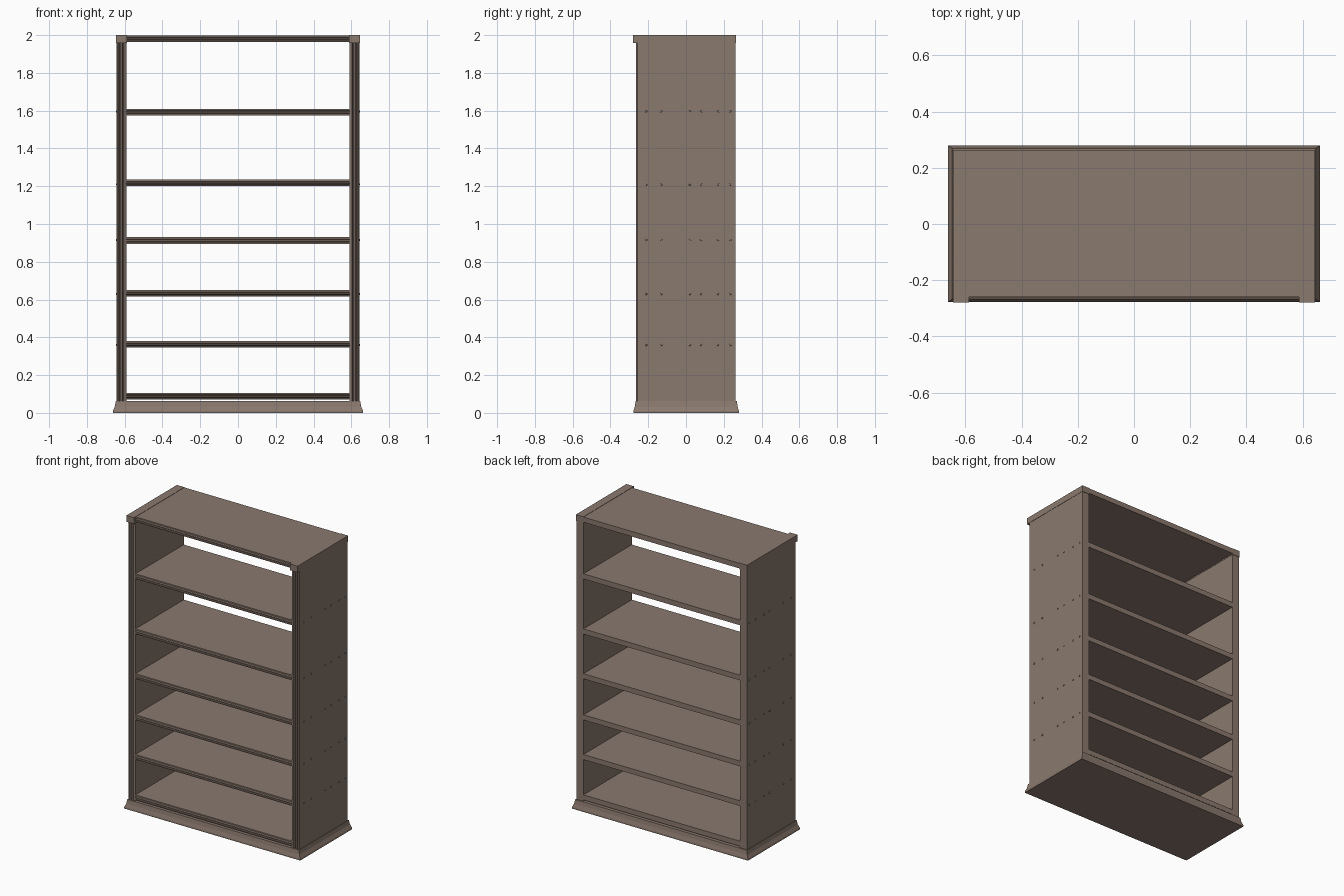
import bpy, bmesh, math

if "Cube" in bpy.data.objects:
    bpy.data.objects.remove(bpy.data.objects["Cube"])

wood = bpy.data.materials.new("brown_wood")
wood.diffuse_color = (0.255, 0.192, 0.157, 1)
wood.use_nodes = True
wood.node_tree.nodes["Principled BSDF"].inputs["Base Color"].default_value = wood.diffuse_color


def finish(name, bm):
    bmesh.ops.recalc_face_normals(bm, faces=bm.faces)
    me = bpy.data.meshes.new(name)
    bm.to_mesh(me)
    bm.free()
    me.materials.append(wood)
    ob = bpy.data.objects.new(name, me)
    bpy.context.collection.objects.link(ob)
    return ob


def prism(name, pts, offset):
    """Extrude a closed 3D outline along an offset vector."""
    bm = bmesh.new()
    f = bm.faces.new([bm.verts.new(p) for p in pts])
    ext = bmesh.ops.extrude_face_region(bm, geom=[f])
    vs = [v for v in ext["geom"] if isinstance(v, bmesh.types.BMVert)]
    bmesh.ops.translate(bm, verts=vs, vec=offset)
    return finish(name, bm)


def box(name, x0, x1, y0, y1, z0, z1):
    return prism(name, [(x0, y0, z0), (x1, y0, z0), (x1, y1, z0), (x0, y1, z0)],
                 (0, 0, z1 - z0))


# Flared plinth: short upright foot, then sloping in
bm = bmesh.new()
rings = []
for hx, y0, y1, z in ((0.663, -0.278, 0.28, 0), (0.663, -0.278, 0.28, 0.01),
                      (0.652, -0.271, 0.273, 0.034), (0.647, -0.267, 0.269, 0.062)):
    rings.append([bm.verts.new(p) for p in
                  ((-hx, y0, z), (hx, y0, z), (hx, y1, z), (-hx, y1, z))])
for a, b in zip(rings, rings[1:]):
    for i in range(4):
        j = (i + 1) % 4
        bm.faces.new((a[i], a[j], b[j], b[i]))
bm.faces.new(rings[0])
bm.faces.new(rings[-1])
finish("plinth", bm)

# Shelves and top with a moulded front edge
def shelf(name, top, thick, back):
    front = [(0, -0.26), (0.25, -0.26), (0.34, -0.252), (0.45, -0.262),
             (0.62, -0.262), (0.72, -0.252), (0.80, -0.26), (1, -0.26)]
    pts = [(-0.6, y, top - t * thick) for t, y in front]
    pts += [(-0.6, back, top - thick), (-0.6, back, top)]
    return prism(name, pts, (1.2, 0, 0))


for i, z in enumerate((0.105, 0.38, 0.65, 0.93, 1.235, 1.61)):
    shelf(f"shelf_{i + 1}", z, 0.035, 0.26)
shelf("top_board", 1.998, 0.035, 0.264)

for s, side in ((-1, "left"), (1, "right")):
    # Side panel with a fluted front edge
    prof = [(0.59, 0.261), (0.59, -0.26), (0.597, -0.264), (0.604, -0.264),
            (0.608, -0.256), (0.613, -0.264), (0.622, -0.264), (0.627, -0.256),
            (0.632, -0.264), (0.638, -0.264), (0.643, -0.258), (0.643, 0.261)]
    prism(f"{side}_panel", [(s * x, y, 0.06) for x, y in prof], (0, 0, 1.9))
    # Cap block projecting forward at the end of the top
    a, b = sorted((s * 0.588, s * 0.645))
    box(f"{side}_cap", a, b, -0.28, 0.264, 1.957, 2.0)
    # Pegs along each shelf line
    bm = bmesh.new()
    for z in (0.36, 0.63, 0.915, 1.21, 1.595):
        for y in (-0.21, -0.13, 0.02, 0.08, 0.17, 0.235):
            r = bmesh.ops.create_cone(bm, segments=6, cap_ends=True,
                                      radius1=0.007, radius2=0.005, depth=0.01)
            for v in r["verts"]:
                x, yy, zz = v.co
                v.co = (s * (0.642 + zz), y + yy, z + x)
    finish(f"{side}_pegs", bm)
